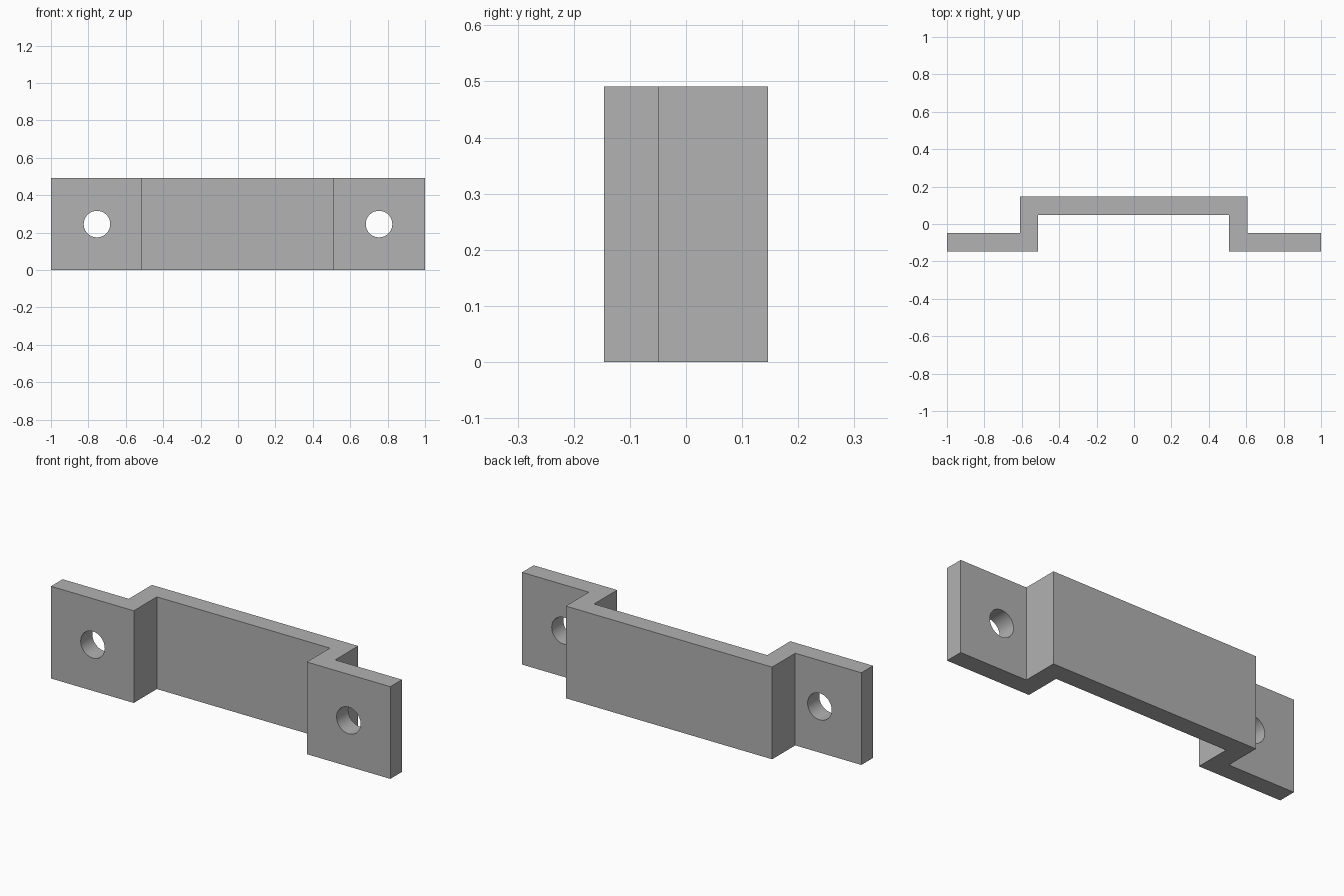
import bpy
import bmesh

cube = bpy.data.objects.get("Cube")
if cube:
    bpy.data.objects.remove(cube, do_unlink=True)

HEIGHT = 0.491
DEPTH = 0.146      # half of the overall depth
WALL = 0.098       # plate thickness
HOLE_RADIUS = 0.071

# Single plain grey
grey = bpy.data.materials.new("plain grey")
grey.use_nodes = True
colour = (0.445, 0.445, 0.445, 1)
grey.diffuse_color = colour
grey.node_tree.nodes["Principled BSDF"].inputs["Base Color"].default_value = colour

# Stepped bracket profile, seen from above
back, front = DEPTH - WALL, WALL - DEPTH
left_in, right_in = 0.508, -0.512
left_out, right_out = left_in + WALL, right_in - WALL
profile = [
    (-1, -DEPTH), (right_in, -DEPTH), (right_in, back), (left_in, back),
    (left_in, -DEPTH), (1, -DEPTH), (1, front), (left_out, front),
    (left_out, DEPTH), (right_out, DEPTH), (right_out, front), (-1, front),
]

# Extrude the profile upwards
bm = bmesh.new()
base = bm.faces.new([bm.verts.new((x, y, 0)) for x, y in profile])
raised = bmesh.ops.extrude_face_region(bm, geom=[base])["geom"]
bmesh.ops.translate(bm, vec=(0, 0, HEIGHT),
                    verts=[v for v in raised if isinstance(v, bmesh.types.BMVert)])
bmesh.ops.recalc_face_normals(bm, faces=bm.faces)
mesh = bpy.data.meshes.new("bracket")
bm.to_mesh(mesh)
bm.free()
mesh.materials.append(grey)
bracket = bpy.data.objects.new("bracket", mesh)
bpy.context.collection.objects.link(bracket)


# Round bolt hole through each mounting tab
def drill(name, x):
    bpy.ops.mesh.primitive_cylinder_add(
        vertices=40, radius=HOLE_RADIUS, depth=0.3,
        location=(x, (front - DEPTH) / 2, HEIGHT / 2), rotation=(1.5707963, 0, 0))
    cutter = bpy.context.object
    cutter.name = name
    cutter.data.materials.append(grey)
    cutter.hide_render = True
    cut = bracket.modifiers.new(name, "BOOLEAN")
    cut.operation = "DIFFERENCE"
    cut.solver = "EXACT"
    cut.object = cutter
    bpy.ops.object.select_all(action="DESELECT")
    bracket.select_set(True)
    bpy.context.view_layer.objects.active = bracket
    bpy.ops.object.modifier_apply(modifier=name)
    bpy.data.objects.remove(cutter, do_unlink=True)


drill("left_hole", 0.754)
drill("right_hole", -0.754)

# Smooth hole walls, sharp bracket edges
bpy.ops.object.shade_smooth_by_angle(angle=0.5)
